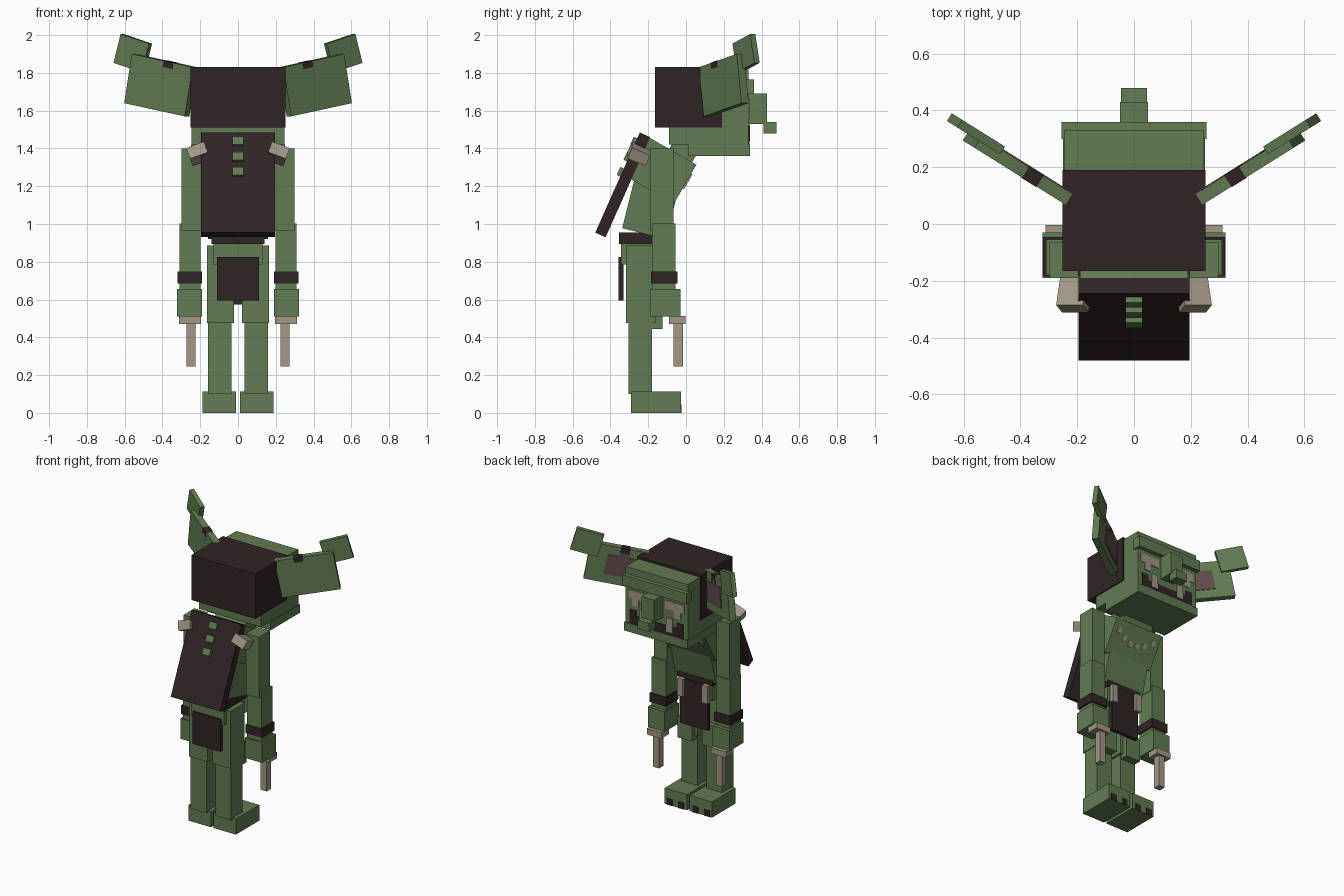
import bpy, bmesh, math
from mathutils import Matrix, Vector, Euler

if "Cube" in bpy.data.objects:
    bpy.data.objects.remove(bpy.data.objects["Cube"])


def material(name, rgb):
    m = bpy.data.materials.new(name)
    m.diffuse_color = [((c / 255 + 0.055) / 1.055) ** 2.4 for c in rgb] + [1]
    m.use_nodes = True
    m.node_tree.nodes["Principled BSDF"].inputs["Base Color"].default_value = m.diffuse_color
    return m


GREEN = material("green skin", (97, 124, 82))
DARK = material("dark leather", (48, 36, 37))
TAN = material("bone", (163, 152, 134))
MAUVE = material("inner ear", (98, 76, 76))


def frame(loc, rot=(0, 0, 0)):
    e = Euler([math.radians(a) for a in rot])
    return Matrix.Translation(loc) @ e.to_matrix().to_4x4()


def box(name, x, y, z, mat, at=Matrix()):
    """Box from (min, max) ranges, placed in the frame 'at'."""
    bm = bmesh.new()
    bmesh.ops.create_cube(bm, size=1)
    for v in bm.verts:
        v.co = at @ Vector([(a + b) / 2 + c * (b - a) for (a, b), c in zip((x, y, z), v.co)])
    me = bpy.data.meshes.new(name)
    bm.to_mesh(me)
    bm.free()
    me.materials.append(mat)
    ob = bpy.data.objects.new(name, me)
    bpy.context.collection.objects.link(ob)
    return ob


def half(w):
    return (-w / 2, w / 2)


def pair(name, x, y, z, mat):
    """Same box on both sides of the body."""
    box(name + "_right", x, y, z, mat)
    box(name + "_left", (-x[1], -x[0]), y, z, mat)


# Head, cap and face
box("head", half(.49), (-.09, .33), (1.42, 1.815), GREEN)
box("hair_cap", half(.505), (-.165, .19), (1.51, 1.83), DARK)
box("jaw", half(.5), (.01, .34), (1.36, 1.42), GREEN)
box("brow", half(.51), (.30, .36), (1.69, 1.765), GREEN)
box("nose", half(.10), (.33, .43), (1.53, 1.69), GREEN)
box("nose_tip", half(.09), (.41, .48), (1.48, 1.54), GREEN)
box("mouth", half(.42), (.328, .335), (1.42, 1.48), DARK)
pair("mouth_corner", (.16, .21), (.328, .335), (1.48, 1.52), DARK)
pair("eye_patch", (.07, .22), (.328, .335), (1.60, 1.66), TAN)
pair("cheek_patch", (.14, .19), (.328, .335), (1.55, 1.60), TAN)
pair("tusk", (.08, .13), (.33, .338), (1.44, 1.54), TAN)

# Ears: tilted plates with a small raised tip and a coloured inside
for s, side in ((1, "right"), (-1, "left")):
    ear = frame((s * .41, .20, 1.735), (0, -s * 10.5, s * 32))
    box("ear_" + side, half(.385), half(.045), half(.265), GREEN, ear)
    patch = sorted((-s * .16, s * .07))
    box("ear_inside_" + side, patch, (.02, .027), (-.07, .07), MAUVE, ear)
    notch = sorted((-s * .07, -s * .01))
    box("ear_notch_" + side, notch, half(.049), (.10, .134), DARK, ear)
    box("ear_inside_top_" + side, notch, (.02, .0265), (.07, .10), MAUVE, ear)
    tip = frame((s * .557, .318, 1.904), (0, -s * 16, s * 32))
    box("ear_tip_" + side, half(.184), half(.032), half(.159), GREEN, tip)

# Hunched torso
chest = frame((0, -.135, 1.285), (-30, 0, 0))
box("chest", half(.38), half(.30), half(.24), GREEN, chest)
box("neck", half(.24), half(.14), half(.14), GREEN, frame((0, -.015, 1.385), (-30, 0, 0)))
box("belly", half(.32), half(.24), half(.26), GREEN, frame((0, -.19, 1.075), (-14, 0, 0)))

# Necklace of teeth across the chest
for i in range(6):
    x = -.14 + i * .056
    z = -.01 + 3 * x * x
    box(f"necklace_tooth_{i}", (x - .014, x + .014), (.148, .158), (z - .018, z + .018), TAN, chest)

# Back plate with studs and bone clasps
plate = frame((0, -.335, 1.207), (-24, 0, 0))
box("back_plate", half(.39), half(.06), half(.58), DARK, plate)
for i in range(3):
    z = .058 + i * .088
    box(f"back_stud_{i}", half(.06), (-.05, -.028), (z - .023, z + .023), GREEN, plate)
for s, side in ((1, "right"), (-1, "left")):
    clasp = frame((s * .21, -.25, 1.372), (-23, s * 20, 0))
    box("shoulder_clasp_" + side, half(.10), half(.105), half(.065), TAN, clasp)

# Hips, belt and loincloth
box("hips", half(.26), (-.345, -.11), (.785, .9), GREEN)
box("belt", half(.28), (-.355, -.10), (.895, .955), DARK)
box("back_flap", half(.22), (-.357, -.33), (.595, .825), DARK)
box("front_flap", half(.22), (-.115, -.09), (.575, .895), DARK)
pair("belt_tooth", (.075, .12), (-.10, -.07), (.775, .90), TAN)

# Arms and claws
pair("upper_arm", (.195, .298), (-.19, -.065), (.965, 1.40), GREEN)
pair("forearm", (.198, .31), (-.18, -.055), (.65, 1.003), GREEN)
pair("wrist_band", (.19, .32), (-.185, -.045), (.685, .748), DARK)
pair("hand", (.19, .323), (-.19, -.03), (.51, .655), GREEN)
pair("claw_base", (.197, .312), (-.09, -.003), (.47, .512), TAN)
pair("claw", (.225, .272), (-.065, -.017), (.245, .475), TAN)

# Legs, feet and toenails
pair("thigh", (.02, .165), (-.318, -.16), (.475, .885), GREEN)
pair("knee", (.04, .155), (-.19, -.125), (.445, .60), GREEN)
pair("shin", (.035, .16), (-.305, -.18), (.10, .48), GREEN)
pair("foot", (.01, .187), (-.29, -.027), (0, .112), GREEN)
for n, x in (("inner", .035), ("outer", .125)):
    pair(n + "_toenail", (x, x + .045), (-.03, -.023), (.0, .045), DARK)
